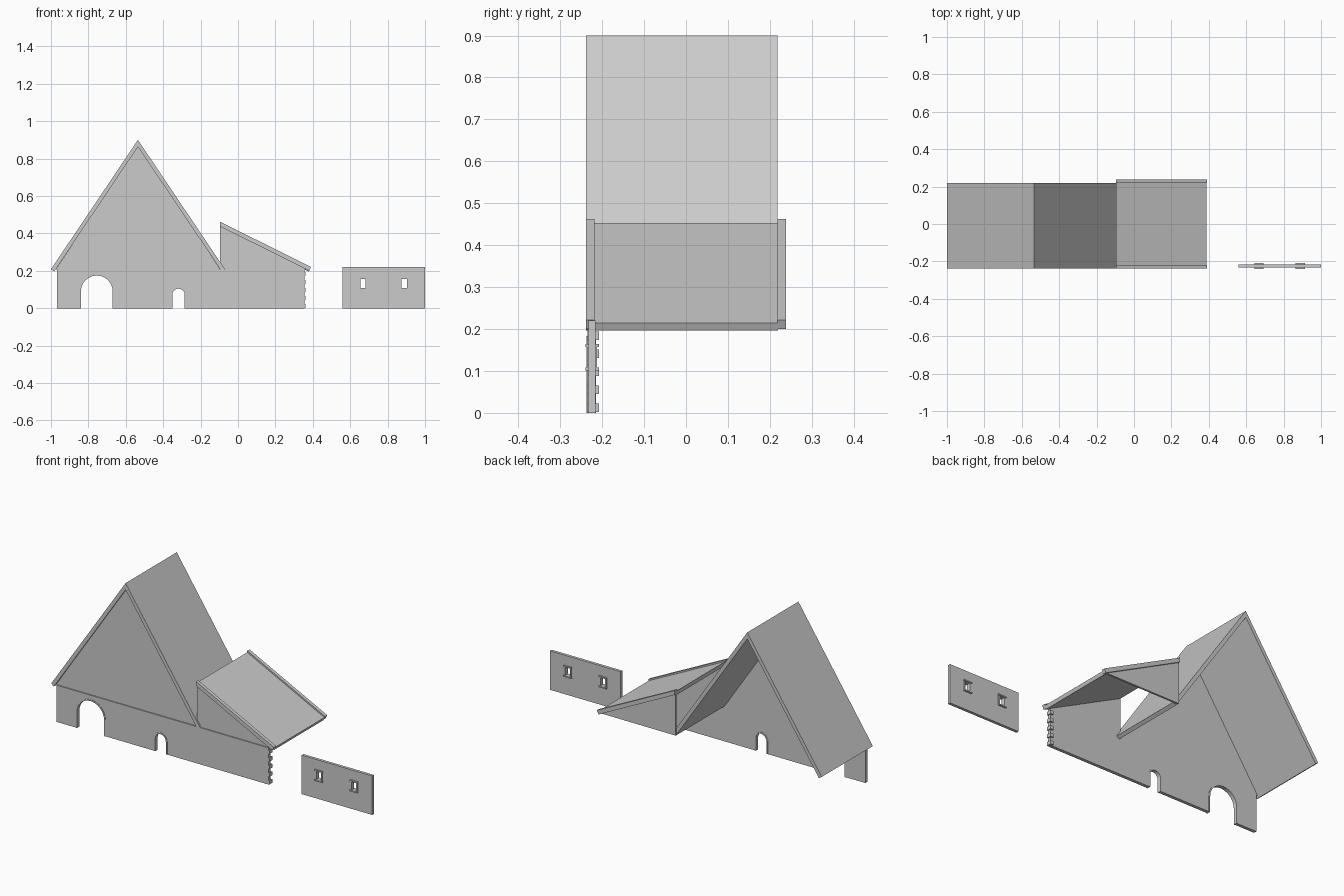
import bpy, bmesh
from math import sin, cos, pi

if "Cube" in bpy.data.objects:
    bpy.data.objects.remove(bpy.data.objects["Cube"])


def finish(name, bm):
    bmesh.ops.recalc_face_normals(bm, faces=bm.faces)
    me = bpy.data.meshes.new(name)
    bm.to_mesh(me)
    bm.free()
    ob = bpy.data.objects.new(name, me)
    bpy.context.collection.objects.link(ob)
    return ob


def prism(name, pts, y0, y1):
    """Extrude an x-z profile from y0 to y1."""
    bm = bmesh.new()
    face = bm.faces.new([bm.verts.new((x, y0, z)) for x, z in pts])
    ext = bmesh.ops.extrude_face_region(bm, geom=[face])
    verts = [v for v in ext["geom"] if isinstance(v, bmesh.types.BMVert)]
    bmesh.ops.translate(bm, verts=verts, vec=(0, y1 - y0, 0))
    return finish(name, bm)


def box(name, x0, x1, y0, y1, z0, z1):
    return prism(name, [(x0, z0), (x1, z0), (x1, z1), (x0, z1)], y0, y1)


def arch(cx, r, top, n=12):
    """Doorway outline from left foot over the arch to right foot."""
    zc = top - r
    curve = [(cx - r * cos(pi * i / n), zc + r * sin(pi * i / n)) for i in range(n + 1)]
    return [(cx - r, 0)] + curve + [(cx + r, 0)]


FRONT, BACK = -0.235, -0.217
DOORS = [("gate", -0.755, 0.085, 0.175), ("door", -0.318, 0.033, 0.105)]

# Long front wall with two arched openings
outline = [(-0.968, 0)]
for _, cx, r, top in DOORS:
    outline += arch(cx, r, top)
outline += [(0.355, 0), (0.355, 0.207), (-0.968, 0.207)]
prism("front_wall", outline, FRONT, BACK)

# Slim raised rims around the arches
for name, cx, r, top in DOORS:
    inner, outer = arch(cx, r, top), arch(cx, r + 0.008, top + 0.008)
    prism(name + "_rim", inner + outer[::-1], FRONT - 0.002, BACK + 0.002)

# Interlocking corner blocks at the wall end
for i in range(5):
    z = 0.002 + i * 0.043
    box(f"corner_block_{i}", 0.342, 0.361, FRONT, BACK + 0.009, z, z + 0.02)

# Main gable, slightly recessed between the roof slopes
prism("main_gable", [(-0.975, 0.207), (-0.095, 0.207), (-0.535, 0.87)], -0.229, BACK)

# Steep main roof, open at the back
prism("main_roof", [(-1.0, 0.209), (-0.535, 0.9), (-0.07, 0.209),
                    (-0.087, 0.197), (-0.535, 0.863), (-0.983, 0.197)], -0.238, 0.218)

# Lower lean-to roof
prism("lean_to_roof", [(-0.095, 0.453), (0.387, 0.214), (0.379, 0.196), (-0.095, 0.431)],
      -0.219, 0.219)

# Lean-to edge trims and gables, front and back
for side, t0, t1, g0, g1 in (("front", -0.238, -0.218, -0.229, BACK),
                             ("back", 0.218, 0.238, 0.219, 0.230)):
    prism(side + "_trim", [(-0.095, 0.462), (0.39, 0.221), (0.38, 0.2), (-0.095, 0.437)], t0, t1)
    prism(side + "_lean_to_gable", [(-0.095, 0.205), (0.368, 0.206), (-0.095, 0.437)], g0, g1)

# Separate wall panel with two window holes
xs = [0.56, 0.65, 0.687, 0.87, 0.907, 1.0]
zs = [0, 0.105, 0.16, 0.22]
bm = bmesh.new()
grid = [[bm.verts.new((x, -0.232, z)) for z in zs] for x in xs]
for i in range(5):
    for j in range(3):
        if not (j == 1 and i in (1, 3)):
            bm.faces.new((grid[i][j], grid[i + 1][j], grid[i + 1][j + 1], grid[i][j + 1]))
panel = finish("window_wall", bm)
for p in panel.data.polygons:
    if p.normal.y > 0:
        p.flip()
mod = panel.modifiers.new("thickness", "SOLIDIFY")
mod.thickness = 0.016
mod.offset = -1

# Window frames: sill, lintel and jambs
for n, x in enumerate((xs[1], xs[3])):
    x1 = x + 0.037
    box(f"window_{n}_sill", x - 0.006, x1 + 0.006, -0.24, -0.208, 0.101, 0.108)
    box(f"window_{n}_lintel", x - 0.006, x1 + 0.006, -0.24, -0.208, 0.157, 0.164)
    for side, jx in (("left", x), ("right", x1)):
        box(f"window_{n}_{side}_jamb", jx - 0.004, jx + 0.004, -0.236, -0.212, 0.108, 0.157)
